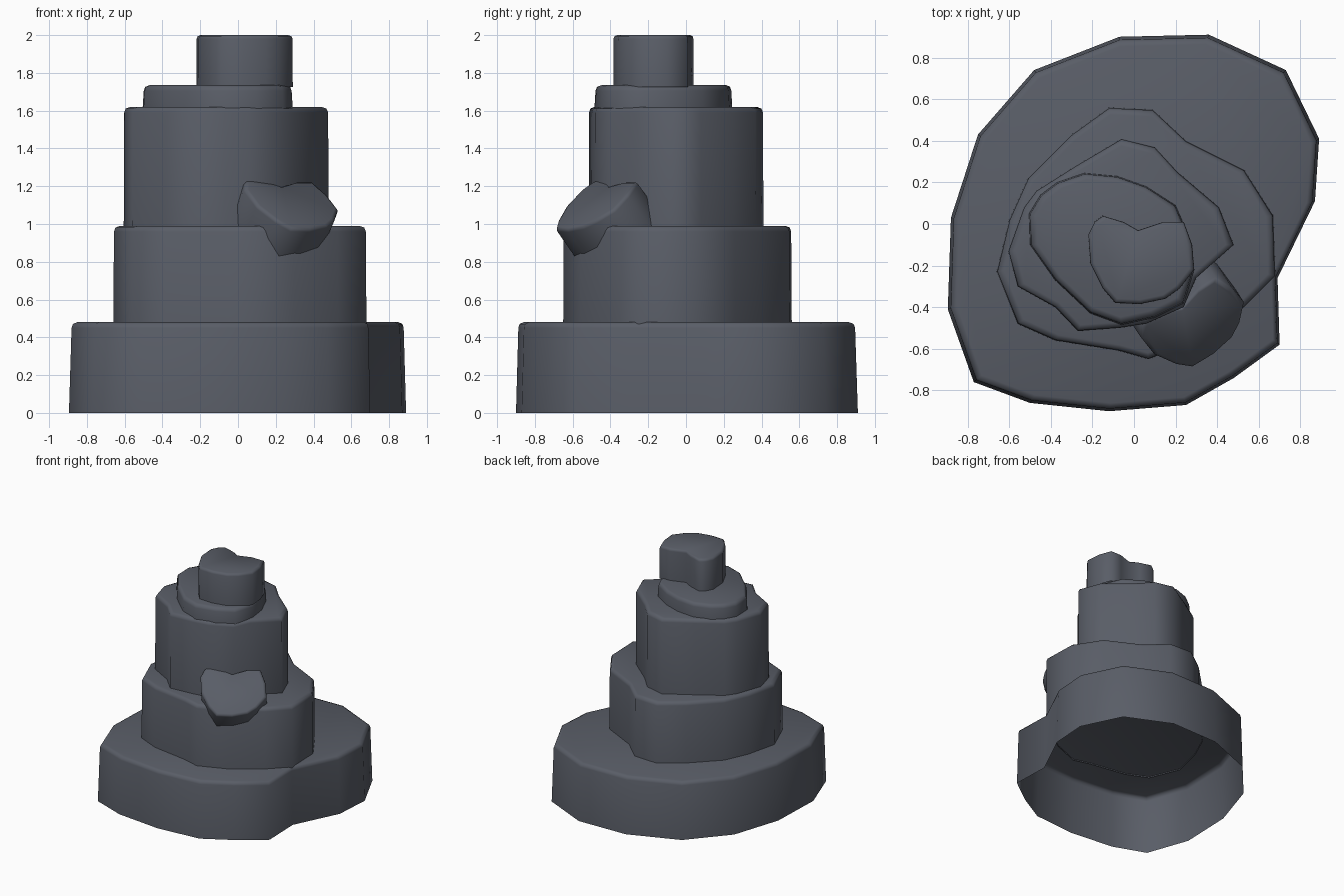
import bpy, bmesh, math
from mathutils import Matrix, Vector

if "Cube" in bpy.data.objects:
    bpy.data.objects.remove(bpy.data.objects["Cube"])

stone = bpy.data.materials.new("slate_stone")
stone.diffuse_color = (0.10, 0.11, 0.135, 1)
stone.use_nodes = True
stone.node_tree.nodes["Principled BSDF"].inputs["Base Color"].default_value = stone.diffuse_color


def slab(name, outline, z0, z1, taper=0.99, edge=0.03, matrix=None):
    """Rock tier: irregular outline raised to z1, softened top rim, open below."""
    n = len(outline)
    cx = sum(p[0] for p in outline) / n
    cy = sum(p[1] for p in outline) / n
    size = sum(math.hypot(x - cx, y - cy) for x, y in outline) / n
    k = edge / size
    levels = [(z0, 1.0), (z1 - edge, taper), (z1 - edge * 0.3, taper - k * 0.25),
              (z1, taper - k)]
    bm = bmesh.new()
    rings = [[bm.verts.new((cx + (x - cx) * s, cy + (y - cy) * s, z))
              for x, y in outline] for z, s in levels]
    for a, b in zip(rings, rings[1:]):
        for i in range(n):
            j = (i + 1) % n
            bm.faces.new((a[i], b[i], b[j], a[j]))  # outlines run clockwise
    bm.faces.new(rings[-1])
    bmesh.ops.recalc_face_normals(bm, faces=bm.faces)
    bm.faces.ensure_lookup_table()
    if bm.faces[-1].normal.z < 0:
        bmesh.ops.reverse_faces(bm, faces=bm.faces)
    if matrix:
        bm.transform(matrix)
    for f in bm.faces:
        f.smooth = True
    me = bpy.data.meshes.new(name)
    bm.to_mesh(me)
    bm.free()
    me.materials.append(stone)
    ob = bpy.data.objects.new(name, me)
    bpy.context.collection.objects.link(ob)
    return ob


# Stacked tiers, from the wide base to the summit
base = [(-.07, .90), (.36, .91), (.73, .74), (.89, .41), (.87, .11), (.69, -.26),
        (.70, -.58), (.48, -.74), (.25, -.87), (-.12, -.90), (-.50, -.86),
        (-.77, -.76), (-.895, -.41), (-.88, .03), (-.75, .43), (-.48, .74)]
lower = [(-.12, .56), (.09, .55), (.25, .40), (.53, .26), (.67, .04), (.68, -.25),
         (.53, -.40), (.30, -.56), (.07, -.65), (-.07, -.61), (-.38, -.56),
         (-.56, -.48), (-.66, -.23), (-.60, .02), (-.51, .22), (-.30, .43)]
middle = [(-.06, .41), (.10, .37), (.21, .25), (.41, .08), (.48, -.10), (.30, -.26),
          (.24, -.40), (.06, -.48), (-.07, -.50), (-.27, -.515), (-.38, -.40),
          (-.56, -.30), (-.605, -.13), (-.53, .08), (-.47, .16), (-.28, .28)]
ledge = [(-.24, .245), (-.08, .23), (.06, .18), (.20, .09), (.27, -.07), (.29, -.22),
         (.24, -.38), (.10, -.45), (-.06, -.485), (-.21, -.43), (-.38, -.27),
         (-.50, -.10), (-.505, .05), (-.45, .14), (-.37, .20)]
summit = [(-.15, .04), (-.05, .01), (.02, -.03), (.14, .01), (.24, .01), (.28, -.10),
          (.29, -.22), (.22, -.31), (.15, -.36), (.03, -.385), (-.09, -.38),
          (-.15, -.31), (-.21, -.19), (-.22, -.05), (-.19, .01)]

slab("base_tier", base, 0, .48, taper=.985)
slab("lower_tier", lower, .47, .99, taper=.995)
slab("middle_tier", middle, .98, 1.62, taper=.995)
slab("upper_ledge", ledge, 1.61, 1.735, taper=.985)
slab("summit_rock", summit, 1.725, 2.0, taper=.995, edge=.02)

# Leaning side rock: a tilted copy of the summit
lean = (Matrix.Translation(Vector((.30, -.49, 1.11)))
        @ Matrix.Rotation(math.radians(33), 4, 'Z')
        @ Matrix.Rotation(math.radians(40), 4, 'X')
        @ Matrix.Translation(Vector((-.035, .17, 0))))
slab("side_rock", summit, -.27, 0, taper=.995, edge=.02, matrix=lean)
